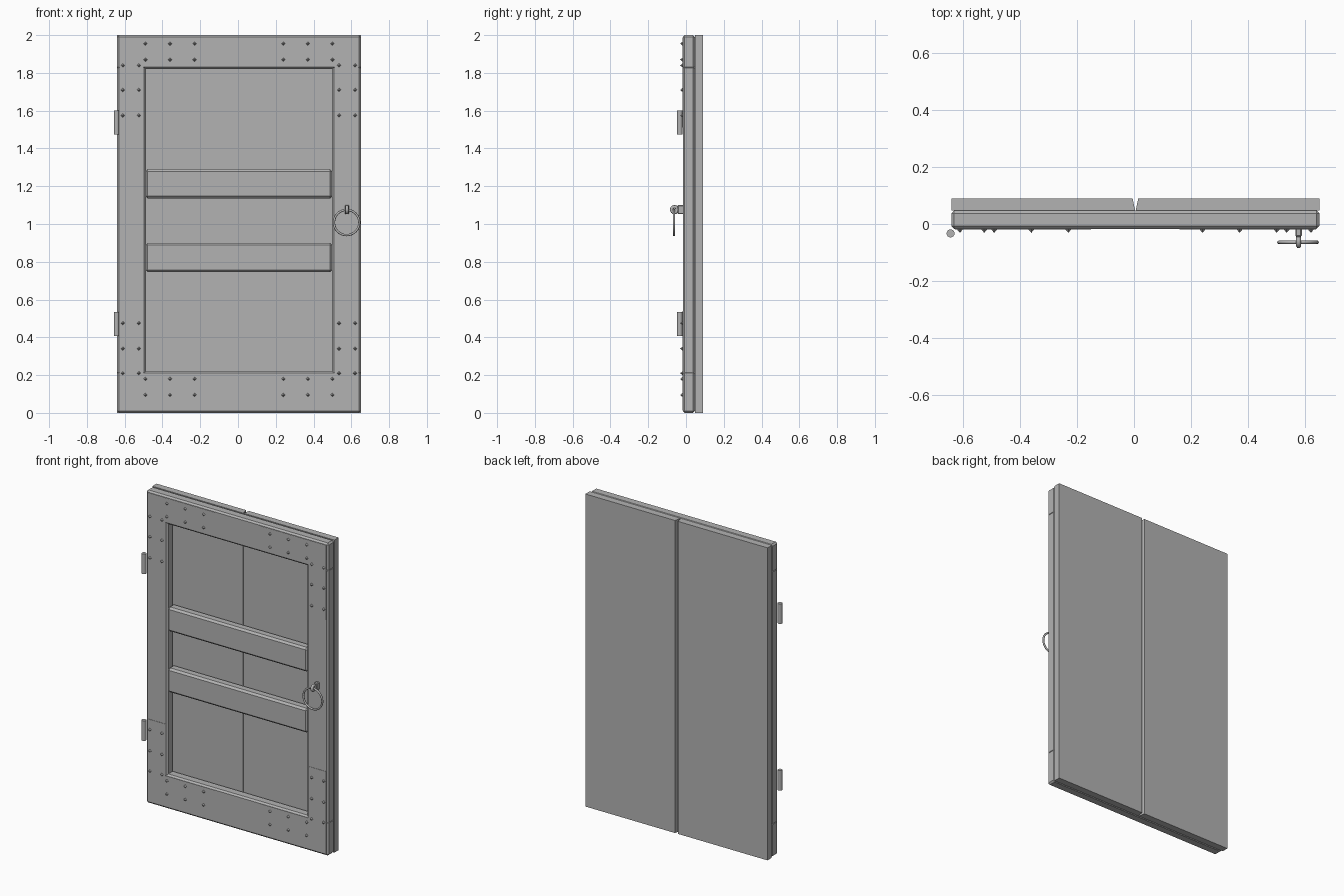
import bpy, bmesh
from math import pi, radians

cube = bpy.data.objects.get("Cube")
if cube:
    bpy.data.objects.remove(cube, do_unlink=True)

grey = bpy.data.materials.new("plain grey")
grey.use_nodes = True
COLOR = (0.45, 0.45, 0.45, 1)
grey.diffuse_color = COLOR
grey.node_tree.nodes["Principled BSDF"].inputs["Base Color"].default_value = COLOR

FRONT, MID, BACK = -0.017, 0.047, 0.09
LEFT, RIGHT, CENTRE = -0.64, 0.65, 0.005


def finish(name, bm):
    bmesh.ops.recalc_face_normals(bm, faces=bm.faces)
    mesh = bpy.data.meshes.new(name)
    bm.to_mesh(mesh)
    bm.free()
    mesh.materials.append(grey)
    ob = bpy.data.objects.new(name, mesh)
    bpy.context.collection.objects.link(ob)
    return ob


def box(name, x, y, z, bevel=0):
    bm = bmesh.new()
    bmesh.ops.create_cube(bm, size=1)
    for v in bm.verts:
        v.co = [r[0] if c < 0 else r[1] for c, r in zip(v.co, (x, y, z))]
    if bevel:
        bmesh.ops.bevel(bm, geom=bm.edges[:], offset=bevel, segments=1, affect='EDGES')
    return finish(name, bm)


def prism(name, profile, z0, z1):
    bm = bmesh.new()
    face = bm.faces.new([bm.verts.new((x, y, z0)) for x, y in profile])
    ext = bmesh.ops.extrude_face_region(bm, geom=[face])["geom"]
    bmesh.ops.translate(bm, vec=(0, 0, z1 - z0),
                        verts=[g for g in ext if isinstance(g, bmesh.types.BMVert)])
    return finish(name, bm)


def smooth(angle):
    bpy.ops.object.shade_smooth_by_angle(angle=radians(angle))
    ob = bpy.context.object
    ob.data.materials.append(grey)
    return ob


# Two back planks with a V-shaped groove between them
for side, edge, s in (("right", LEFT, -1), ("left", RIGHT, 1)):
    prism(side + "_plank", [(edge, MID), (CENTRE + s * 0.001, MID),
                            (CENTRE + s * 0.01, BACK), (edge, BACK)], 0, 2)

# Frame rails and stiles, overlapping by the width of their chamfers
box("top_rail", (LEFT, RIGHT), (FRONT, MID), (1.82, 2), 0.01)
box("bottom_rail", (LEFT, RIGHT), (FRONT, MID), (0, 0.22), 0.01)
box("right_stile", (LEFT, -0.488), (FRONT, MID), (0.205, 1.835), 0.01)
box("left_stile", (0.498, RIGHT), (FRONT, MID), (0.205, 1.835), 0.01)

# Cross bars
for name, z in (("lower", 0.745), ("upper", 1.135)):
    box(name + "_cross_bar", (-0.49, 0.5), (FRONT + 0.002, MID), (z, z + 0.155), 0.012)

# Thin corner straps and their studs, mirrored to all four corners
nails = bmesh.new()
spots = [(x, z) for x in (0.235, 0.365, 0.495) for z in (0.045, 0.13)]
spots += [(x, z) for x in (0.53, 0.615) for z in (0.16, 0.29, 0.425)]
for sx in (-1, 1):
    for top in (False, True):
        def px(x): return CENTRE + sx * x
        def pz(d): return 2 - d if top else d + 0.05
        def flat(name, x0, x1, z0, z1):
            box(name, sorted((px(x0), px(x1))), (FRONT - 0.002, FRONT + 0.001), sorted((z0, z1)))
        corner = ("top" if top else "bottom") + ("_left" if sx > 0 else "_right")
        edge = 1.988 if top else 0.012
        flat(corner + "_rail_strap", 0.155, 0.633, edge, pz(0.16))
        flat(corner + "_stile_strap", 0.505, 0.633, pz(0.16), pz(0.49))
        for x, z in spots:
            made = bmesh.ops.create_cone(nails, cap_ends=True, segments=4,
                                         radius1=0.012, radius2=0, depth=0.014)
            for v in made["verts"]:
                a, b, c = v.co
                v.co = (px(x) + a, FRONT - 0.007 - c, pz(z) + b)
finish("studs", nails)

# Hinge barrels
for name, z in (("lower", 0.47), ("upper", 1.537)):
    bpy.ops.mesh.primitive_cylinder_add(vertices=16, radius=0.014, depth=0.128,
                                        location=(-0.643, -0.033, z))
    bpy.context.object.name = name + "_hinge"
    smooth(40)

# Ring handle with its eye and mount
for name, rot, loc, big, small in (
        ("handle_ring", (pi / 2, 0, 0), (0.575, -0.064, 1.008), 0.067, 0.006),
        ("handle_eye", (0, pi / 2, 0), (0.577, -0.061, 1.076), 0.015, 0.009)):
    bpy.ops.mesh.primitive_torus_add(major_segments=32, minor_segments=10, location=loc,
                                     rotation=rot, major_radius=big, minor_radius=small)
    bpy.context.object.name = name
    smooth(60)
box("handle_mount", (0.566, 0.588), (-0.045, FRONT + 0.01), (1.052, 1.1), 0.004)
